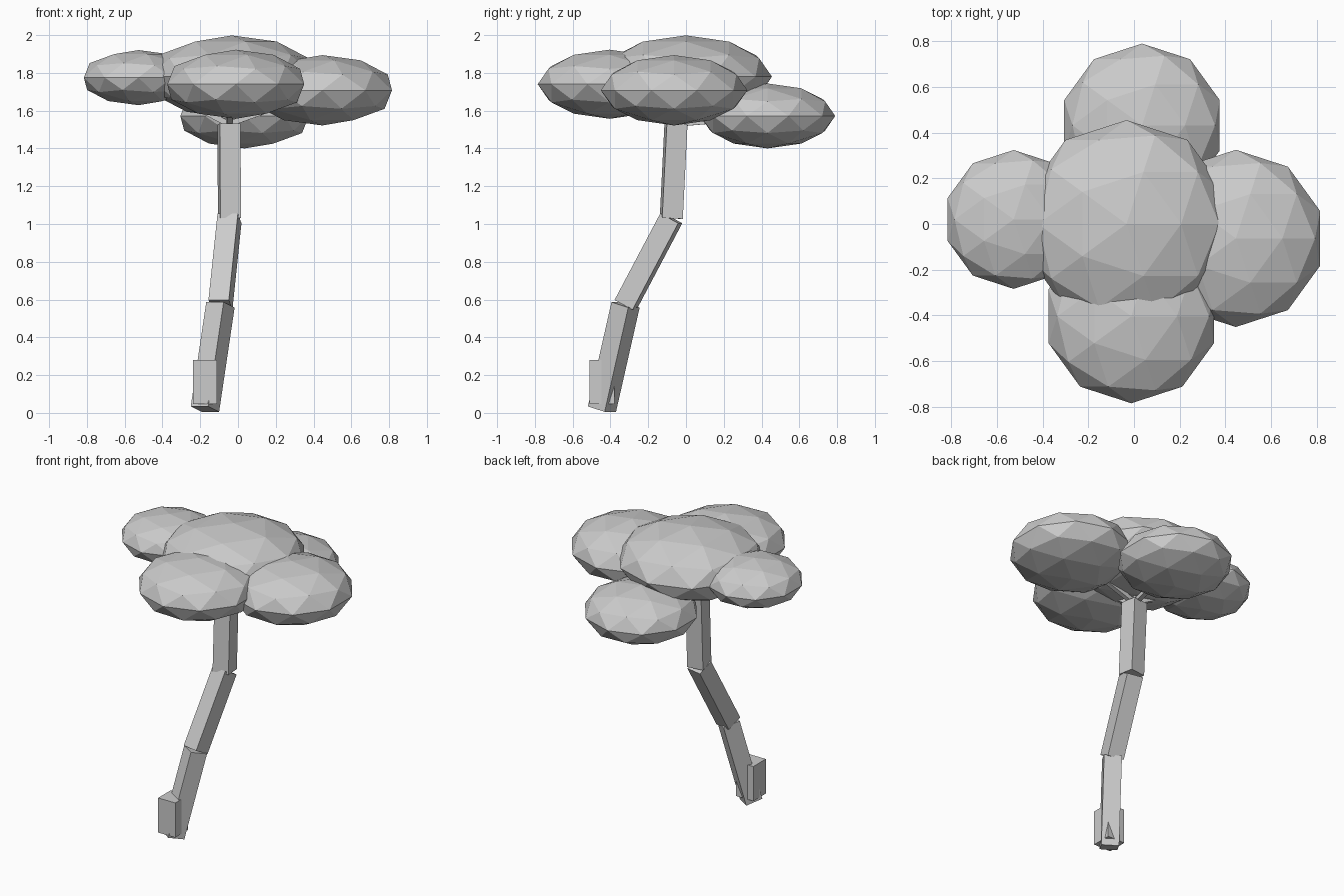
import bpy
from math import acos, atan2
from mathutils import Vector

if "Cube" in bpy.data.objects:
    bpy.data.objects.remove(bpy.data.objects["Cube"], do_unlink=True)

grey = bpy.data.materials.new("plain grey")
grey.use_nodes = True
colour = (0.6, 0.6, 0.6, 1)
grey.diffuse_color = colour
grey.node_tree.nodes["Principled BSDF"].inputs["Base Color"].default_value = colour


def finish(name):
    obj = bpy.context.object
    obj.name = name
    obj.data.materials.append(grey)
    return obj


def beam(name, start, end, width):
    """Square bar running between two points."""
    a, b = Vector(start), Vector(end)
    d = b - a
    turn = (0, acos(d.z / d.length), atan2(d.y, d.x))
    bpy.ops.mesh.primitive_cube_add(size=1, location=(a + b) / 2, rotation=turn)
    obj = finish(name)
    obj.scale = (width, width, d.length)


def leaf_cluster(name, centre, radius):
    """Flattened faceted ball of foliage."""
    bpy.ops.mesh.primitive_ico_sphere_add(subdivisions=2, radius=radius, location=centre)
    finish(name).scale.z = 0.48


# Bent trunk
joints = [(-0.175, -0.445, 0.02), (-0.093, -0.32, 0.572),
          (-0.045, -0.078, 1.03), (-0.048, -0.053, 1.53)]
for part, start, end in zip(("lower", "middle", "upper"), joints, joints[1:]):
    beam(part + "_trunk", start, end, 0.11)

# Upright block around the foot
bpy.ops.mesh.primitive_cube_add(size=1, location=(-0.175, -0.445, 0.163))
finish("trunk_foot").scale = (0.128, 0.134, 0.234)

# Foliage, each cluster carried by a thin branch
clusters = {
    "top": ((-0.033, 0, 1.78), 0.455),
    "front": ((-0.012, -0.404, 1.74), 0.381),
    "back": ((0.035, 0.432, 1.572), 0.358),
    "left": ((0.446, -0.063, 1.708), 0.388),
    "right": ((-0.527, 0.02, 1.775), 0.304),
}
for side, (centre, radius) in clusters.items():
    leaf_cluster(side + "_foliage", centre, radius)
    beam(side + "_branch", joints[-1], centre, 0.03)
